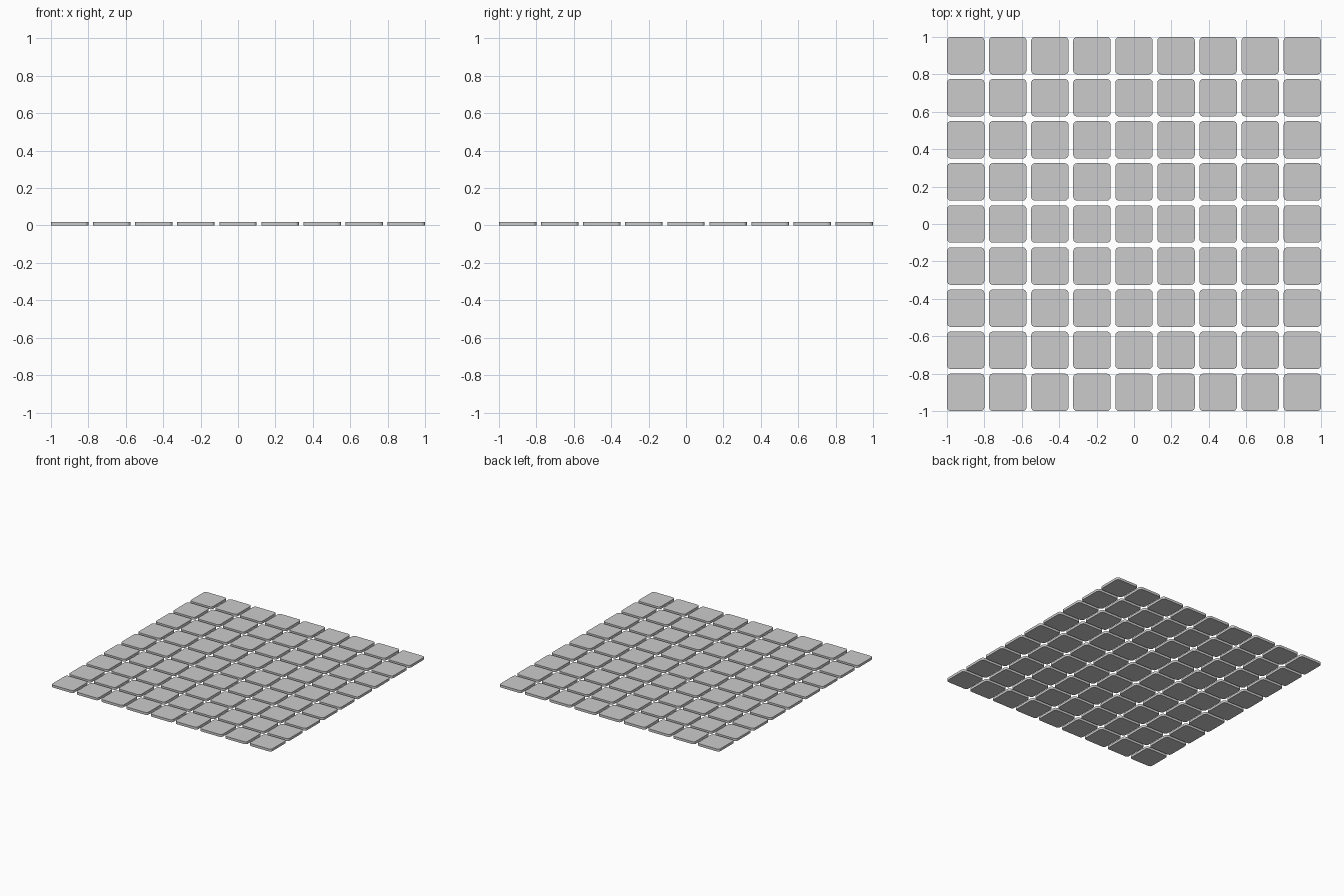
import bpy, bmesh

if "Cube" in bpy.data.objects:
    bpy.data.objects.remove(bpy.data.objects["Cube"])

COUNT, SIZE, PITCH, THICK = 9, 0.2, 0.225, 0.02
CORNER, SEGMENTS = 0.02, 4

# One shared tile: flat slab with rounded vertical corners
bm = bmesh.new()
bmesh.ops.create_cube(bm, size=1)
bmesh.ops.scale(bm, vec=(SIZE, SIZE, THICK), verts=bm.verts)
bmesh.ops.translate(bm, vec=(0, 0, THICK / 2), verts=bm.verts)
uprights = [e for e in bm.edges
            if abs(e.verts[0].co.z - e.verts[1].co.z) > THICK / 2]
bmesh.ops.bevel(bm, geom=uprights, offset=CORNER, segments=SEGMENTS,
                profile=0.5, affect='EDGES')
mesh = bpy.data.meshes.new("tile")
bm.to_mesh(mesh)
bm.free()

# Square grid of tiles centred on the origin
half = (COUNT - 1) / 2
for row in range(COUNT):
    for col in range(COUNT):
        tile = bpy.data.objects.new(f"tile_{row + 1}_{col + 1}", mesh)
        tile.location = ((col - half) * PITCH, (row - half) * PITCH, 0)
        bpy.context.collection.objects.link(tile)
